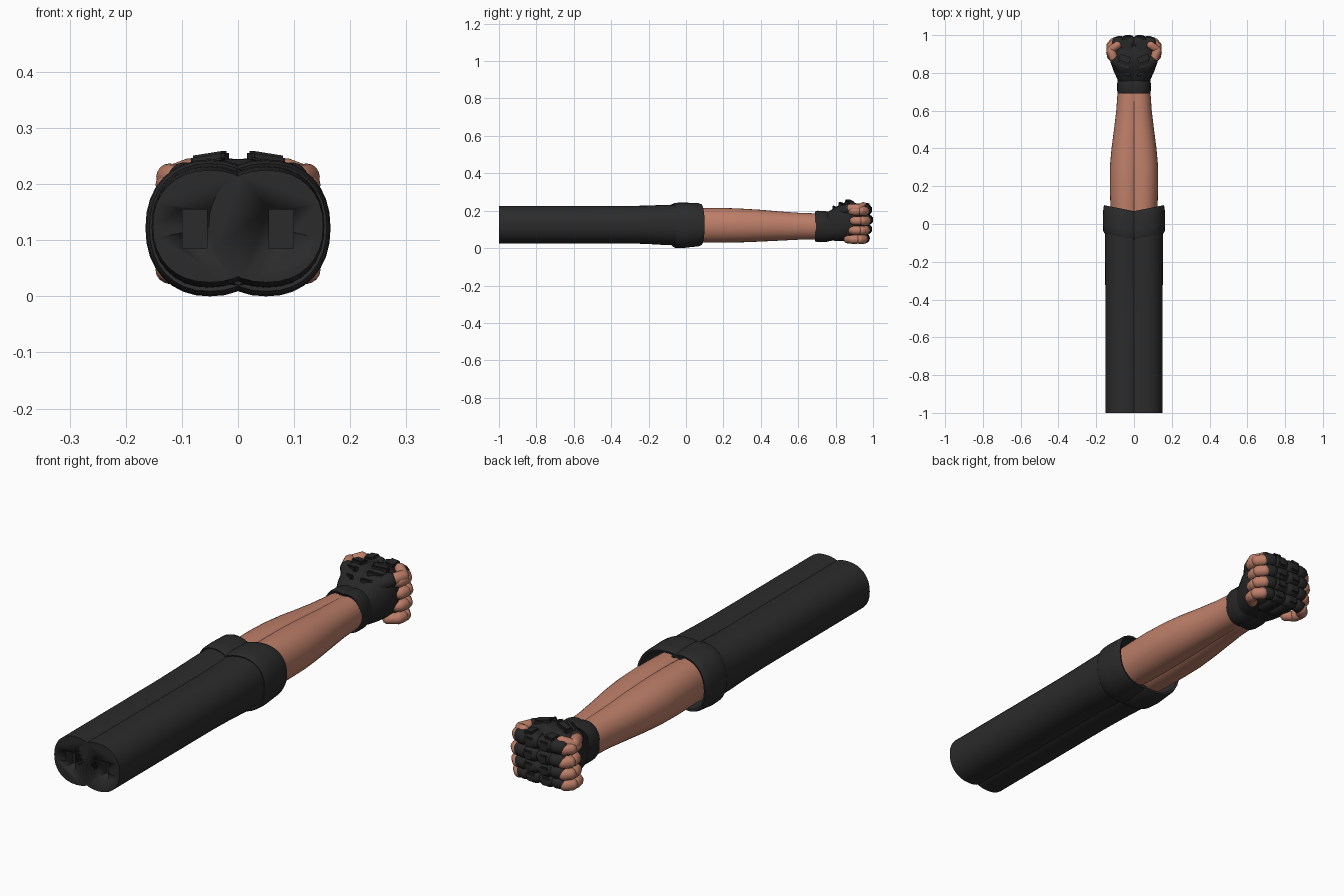
import bpy, bmesh, math
from mathutils import Vector

if "Cube" in bpy.data.objects:
    bpy.data.objects.remove(bpy.data.objects["Cube"])


def material(name, rgb):
    m = bpy.data.materials.new(name)
    m.diffuse_color = (*rgb, 1)
    m.use_nodes = True
    m.node_tree.nodes["Principled BSDF"].inputs["Base Color"].default_value = m.diffuse_color
    return m


SLEEVE = material("sleeve charcoal", (0.024, 0.024, 0.024))
GLOVE = material("glove black", (0.020, 0.020, 0.021))
SKIN = material("skin", (0.51, 0.21, 0.14))


def finish(name, bm, mat, angle=40, mirror=True):
    bmesh.ops.recalc_face_normals(bm, faces=bm.faces)
    me = bpy.data.meshes.new(name)
    bm.to_mesh(me)
    bm.free()
    ob = bpy.data.objects.new(name, me)
    bpy.context.collection.objects.link(ob)
    me.materials.append(mat)
    bpy.ops.object.select_all(action='DESELECT')
    ob.select_set(True)
    bpy.context.view_layer.objects.active = ob
    bpy.ops.object.shade_smooth_by_angle(angle=math.radians(angle))
    if mirror:
        ob.modifiers.new("other_arm", 'MIRROR')
    return ob


def loft(name, sections, mat, power=2.2, sides=32, shear=0.0, caps=(True, True)):
    """Sections along y: (y, centre x, centre z, half width, half height)."""
    bm = bmesh.new()
    rings = []
    for y, cx, cz, rx, rz in sections:
        ring = []
        for i in range(sides):
            a = 2 * math.pi * i / sides
            c, s = math.cos(a), math.sin(a)
            x = cx + rx * math.copysign(abs(c) ** (2 / power), c)
            z = cz + rz * math.copysign(abs(s) ** (2 / power), s)
            ring.append(bm.verts.new((x, y + shear * x, z)))
        rings.append(ring)
    for r0, r1 in zip(rings, rings[1:]):
        for i in range(sides):
            j = (i + 1) % sides
            bm.faces.new((r0[i], r0[j], r1[j], r1[i]))
    if caps[0]:
        bm.faces.new(rings[0])
    if caps[1]:
        bm.faces.new(rings[-1])
    return finish(name, bm, mat)


def capsules(name, items, mat):
    """Rounded segments: (start, end, radius)."""
    bm = bmesh.new()
    for p0, p1, r in items:
        p0, p1 = Vector(p0), Vector(p1)
        q = (p1 - p0).to_track_quat('Z', 'Y')
        for v in bmesh.ops.create_uvsphere(bm, u_segments=16, v_segments=9, radius=r)['verts']:
            base = p1 if v.co.z > 0 else p0
            v.co = base + q @ v.co
    return finish(name, bm, mat, 60)


def box(bm, centre, size, turn=0.0, tilt=0.0):
    verts = bmesh.ops.create_cube(bm, size=1)['verts']
    c, s = math.cos(turn), math.sin(turn)
    for v in verts:
        x, y, z = (a * b for a, b in zip(v.co, size))
        v.co = Vector(centre) + Vector((x * c - y * s, x * s + y * c, z + tilt * x))


# Long sleeve, with a socket sunk into its flat end
sleeve = loft("sleeve", [
    (-1.0, .05, .125, .102, .100), (-.6, .05, .125, .102, .100),
    (-.35, .05, .125, .102, .100), (-.22, .052, .125, .101, .102),
    (-.12, .051, .124, .103, .107), (-.04, .05, .124, .104, .109)], SLEEVE)
bm = bmesh.new()
box(bm, (.077, -1, .12), (.044, .1, .07))
cutter = finish("socket_cutter", bm, SLEEVE, mirror=False)
cutter.hide_render = True
cutter.hide_viewport = True
cutter.hide_set(True)
cut = sleeve.modifiers.new("socket", 'BOOLEAN')
cut.operation = 'DIFFERENCE'
cut.object = cutter
sleeve.modifiers.move(1, 0)

# Rolled cuff, open towards the hand
loft("rolled_cuff", [
    (-.075, .05, .124, .098, .102), (-.08, .05, .123, .108, .114),
    (-.068, .05, .122, .113, .120), (-.03, .05, .122, .115, .122),
    (.02, .05, .124, .114, .118), (.055, .05, .125, .112, .116),
    (.068, .05, .125, .108, .111), (.066, .05, .125, .100, .102),
    (.02, .05, .125, .092, .094), (-.02, .05, .125, .075, .085)],
    SLEEVE, shear=.2, caps=(False, False))

# Bare forearm
loft("forearm", [
    (-.03, .042, .122, .078, .090), (.1, .042, .122, .083, .093),
    (.2, .042, .122, .086, .093), (.3, .040, .121, .088, .090),
    (.4, .036, .120, .083, .085), (.5, .030, .118, .076, .078),
    (.6, .024, .117, .070, .072), (.74, .020, .115, .064, .069)], SKIN, power=2.1)

# Glove: wrist strap and fist body
loft("glove_wrist", [
    (.695, .02, .116, .060, .070), (.690, .02, .116, .066, .080),
    (.705, .02, .116, .069, .084), (.745, .02, .115, .069, .083),
    (.762, .02, .115, .066, .079), (.785, .02, .118, .066, .077)],
    GLOVE, caps=(False, True))
loft("glove_palm", [
    (.755, .02, .118, .062, .074), (.775, .022, .122, .070, .082),
    (.81, .026, .132, .082, .093), (.85, .026, .142, .096, .103),
    (.885, .022, .142, .100, .104), (.92, .02, .137, .092, .100),
    (.955, .018, .132, .080, .090)], GLOVE, power=2.5)

# Four curled fingers: gloved front segments, bare tips outside
rows = [(.205, .962, .033), (.152, .970, .030), (.101, .966, .029), (.053, .955, .028)]
capsules("glove_fingers", [s for z, y, r in rows for s in (
    ((.022, y, z), (.04, y, z), r),
    ((.075, y - .002, z), (.09, y - .006, z), r * .95),
    ((.03, .87, z), (.03, y, z), r))], GLOVE)
capsules("bare_fingers", [s for z, y, r in rows for s in (
    ((.105, y - .008, z - .006), (.121, y - .025, z - .006), .025),
    ((.123, y - .045, z - .006), (.119, y - .065, z - .006), .024),
    ((.118, y - .07, z - .006), (.09, y - .09, z - .006), .022))], SKIN)

# Thumb folded over the top
capsules("glove_thumb", [((.06, .82, .19), (.095, .865, .208), .031)], GLOVE)
capsules("bare_thumb", [((.108, .88, .212), (.122, .915, .213), .024),
                        ((.12, .925, .213), (.088, .948, .225), .021)], SKIN)

# Raised pads and seams on the glove
bm = bmesh.new()
box(bm, (.05, .875, .240), (.062, .034, .030), .35, -.15)
box(bm, (.055, .838, .228), (.070, .018, .026), .5, -.2)
box(bm, (.045, .800, .212), (.060, .012, .020), .5, -.2)
box(bm, (.048, .955, .234), (.040, .050, .014), 0, -.1)
for z, y, r in rows:
    box(bm, (.034, y + r - .006, z), (.038, .010, r * 1.2))
bmesh.ops.bevel(bm, geom=bm.edges[:], offset=.004, segments=2, affect='EDGES')
finish("glove_pads", bm, GLOVE)
